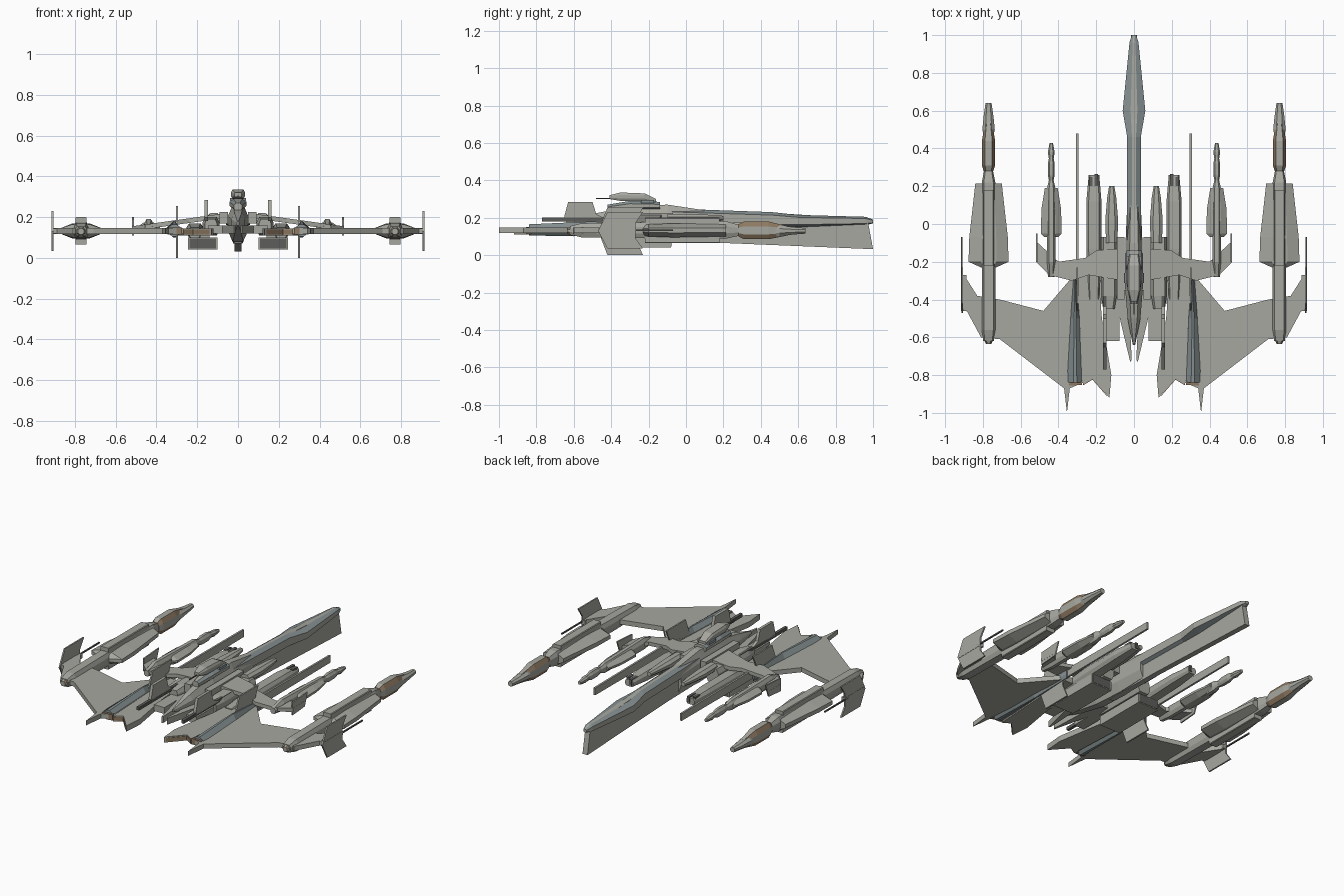
import bpy
import bmesh

cube = bpy.data.objects.get("Cube")
if cube:
    bpy.data.objects.remove(cube, do_unlink=True)


def material(name, red, green, blue):
    mat = bpy.data.materials.new(name)
    mat.use_nodes = True
    colour = (red, green, blue, 1)
    mat.diffuse_color = colour
    mat.node_tree.nodes["Principled BSDF"].inputs["Base Color"].default_value = colour
    return mat


hull = material("warm_hull_grey", .39, .39, .355)
slate = material("slate_blue_grey", .24, .28, .285)
steel = material("dark_steel", .11, .11, .105)
copper = material("dull_copper", .27, .19, .12)


def finish(name, bm, mat, mirrored):
    """Turn a bmesh into a flat shaded object, mirrored across x if asked."""
    bmesh.ops.remove_doubles(bm, verts=bm.verts, dist=.0001)
    bmesh.ops.recalc_face_normals(bm, faces=bm.faces)
    mesh = bpy.data.meshes.new(name)
    bm.to_mesh(mesh)
    bm.free()
    mesh.materials.append(mat)
    part = bpy.data.objects.new(name, mesh)
    bpy.context.scene.collection.objects.link(part)
    if mirrored:
        part.modifiers.new("both_sides", "MIRROR")
    return part


def skin(name, mat, rings, mirrored):
    """Join matching rings of points and cap both ends."""
    bm = bmesh.new()
    loops = [[bm.verts.new(point) for point in ring] for ring in rings]
    count = len(loops[0])
    for first, second in zip(loops, loops[1:]):
        for i in range(count):
            j = (i + 1) % count
            bm.faces.new((first[i], first[j], second[j], second[i]))
    bm.faces.new(loops[0])
    bm.faces.new(loops[-1])
    return finish(name, bm, mat, mirrored)


def loft(name, mat, x, rows, flat=.5, side=.4, mirrored=True):
    """Eight sided body along y; each row is (y, half width, low z, high z)."""
    rings = []
    for y, wide, low, high in rows:
        mid, tall = (low + high) / 2, (high - low) / 2
        corner = [(wide, -side * tall), (wide, side * tall),
                  (flat * wide, tall), (-flat * wide, tall)]
        corner += [(-u, -v) for u, v in corner]
        rings.append([(x + u, y, mid + v) for u, v in corner])
    return skin(name, mat, rings, mirrored)


def trim(part, mat):
    """Colour the slanted corner facets of a loft."""
    part.data.materials.append(mat)
    for face in part.data.polygons:
        if abs(face.normal.x) > .2 and abs(face.normal.z) > .2:
            face.material_index = 1


def box(name, mat, x, wide, front, back, low, high, mirrored=True):
    rows = [(y, wide, low, high) for y in (front, back)]
    return loft(name, mat, x, rows, flat=1, side=1, mirrored=mirrored)


def plate(name, mat, outline, low, high, slope=0):
    """Plan outline (x, y) given thickness, optionally sloping along x."""
    rings = [[(x, y, z + slope * x) for x, y in outline] for z in (low, high)]
    return skin(name, mat, rings, True)


def fin(name, mat, x, outline, thick, mirrored=True):
    """Upright side outline (y, z) given thickness in x."""
    rings = [[(x + s * thick / 2, y, z) for y, z in outline] for s in (-1, 1)]
    return skin(name, mat, rings, mirrored)


# Tail boom: deep keel blade under a faceted cap
fin("boom_keel", hull, 0, [(-.2, .07), (.2, .065), (1, .032), (.97, .195),
                           (.47, .225), (-.1, .245)], .034, mirrored=False)
cap = loft("boom_cap", hull, 0, [(-.1, .036, .16, .25), (.46, .036, .15, .23),
                                 (.6, .06, .15, .215), (.96, .024, .16, .205),
                                 (1, .012, .17, .19)],
           flat=.3, side=.6, mirrored=False)
trim(cap, slate)

# Central hull, bridge and prow
loft("central_hull", hull, 0, [(-.64, .006, .16, .18), (-.5, .034, .12, .22),
                               (-.3, .05, .08, .26), (-.1, .045, .07, .27),
                               (.1, .036, .08, .24)], mirrored=False)
neck = loft("bridge_neck", hull, 0, [(-.42, .02, .23, .27), (-.3, .042, .24, .29),
                                     (-.14, .04, .24, .285)], mirrored=False)
trim(neck, slate)
loft("bridge", hull, 0, [(-.41, .018, .3, .32), (-.35, .034, .29, .335),
                         (-.22, .034, .29, .33), (-.16, .025, .28, .3)],
     flat=.8, mirrored=False)
box("bridge_roof_plate", slate, 0, .04, -.24, -.17, .28, .295, mirrored=False)
box("bridge_probe", steel, 0, .003, -.48, -.4, .3, .306, mirrored=False)
plate("prow_prong", hull, [(.03, -.35), (.11, -.35), (.075, -.5), (.02, -.73),
                           (.012, -.72)], .12, .16)
box("prow_block", hull, .112, .036, -.62, -.38, .12, .16)

# Stacked engine blocks beside the hull
box("shoulder_block", hull, .07, .02, -.4, -.07, .17, .225)
loft("engine_block", hull, .133, [(-.45, .03, .12, .19), (-.38, .042, .11, .2),
                                  (-.07, .042, .11, .2)], flat=.7)
box("underslung_engine", hull, .173, .072, -.42, -.08, .042, .1)
for end in (-.422, -.082):
    box("underslung_opening", steel, .173, .066, end, end + .004, .047, .095)
box("engine_bay", hull, .19, .05, -.3, -.1, .1, .15)
loft("long_thruster", hull, .212, [(-.4, .03, .1, .15), (-.13, .04, .1, .17),
                                   (.12, .04, .11, .17), (.26, .028, .12, .16)],
     flat=.7)
loft("short_thruster", hull, .118, [(-.1, .03, .17, .22), (.02, .034, .17, .22),
                                    (.14, .024, .18, .215), (.2, .014, .185, .21)])
for place, end in ((.2, .265), (.23, .25)):
    box("thruster_nozzle", steel, place, .009, .2, end, .13, .167)
box("upper_gun", steel, .155, .009, -.77, -.3, .18, .2)
fin("upper_gun_shield", hull, .155, [(-.65, .21), (-.63, .285), (-.5, .285),
                                     (-.48, .22), (-.42, .19), (-.65, .19)], .018)

# Main wings
plate("main_wing", hull, [(.3, -.25), (.335, -.29), (.48, -.46), (.71, -.4),
                          (.83, -.38), (.9, -.27), (.915, -.42), (.88, -.47),
                          (.81, -.6), (.71, -.61), (.37, -.87), (.355, -1),
                          (.34, -.87), (.27, -.84)], .118, .147)
plate("inner_wing", hull, [(.3, -.25), (.27, -.85), (.22, -.82), (.13, -.92),
                           (.12, -.8), (.17, -.5), (.19, -.25)], .11, .145)
loft("wing_root_ridge", slate, .312, [(-.84, .047, .105, .165),
                                      (-.5, .024, .1, .18), (-.22, .005, .11, .16)],
     flat=.2, side=.15)
plate("wing_intake", copper, [(.275, -.852), (.345, -.855), (.34, -.83),
                              (.275, -.83)], .114, .15)
plate("inner_wing_lip", copper, [(.27, -.854), (.22, -.824), (.14, -.915),
                                 (.22, -.8), (.27, -.83)], .116, .139)
fin("root_blade", hull, .3, [(-.5, .12), (.48, .125), (.48, .17), (-.3, .175)], .012)


def chevron(bottom, top):
    mid = .13
    return [(-.47, mid), (-.42, top), (-.23, top), (-.27, mid + .04),
            (-.27, mid - .04), (-.23, bottom)] + [(-.42, bottom)]


fin("root_fin", hull, .3, chevron(0, .255), .009)
fin("wingtip_fin", hull, .91, chevron(.035, .23), .009)
box("wingtip_pod", hull, .902, .014, -.46, -.27, .12, .145)
box("wingtip_gun", steel, .912, .004, -.3, -.07, .13, .138)

# Outer nacelles
loft("outer_nacelle", hull, .77, [(-.23, .04, .105, .16), (-.2, .106, .1, .165),
                                  (-.07, .102, .095, .17), (.215, .07, .1, .165)],
     flat=.4, side=.35)
loft("nacelle_core", hull, .77, [(-.62, .028, .11, .155), (-.56, .036, .095, .17),
                                 (-.2, .036, .09, .175), (.22, .036, .09, .18),
                                 (.29, .022, .105, .16)], flat=.7)
front = loft("nacelle_front_cap", hull, .77, [(-.635, .014, .115, .145),
                                              (-.6, .031, .1, .16)])
trim(front, copper)
for name, low in (("nacelle_spine", .165), ("nacelle_belly", .065)):
    loft(name, hull, .77, [(-.22, .028, low, low + .035),
                           (.18, .028, low, low + .035)], flat=.85, side=.8)
burner = loft("nacelle_burner", hull, .77,
              [(.28, .025, .1, .165), (.31, .035, .085, .18),
               (.44, .035, .085, .18), (.54, .018, .105, .155)], flat=.55, side=.45)
trim(burner, copper)
loft("nacelle_tail", hull, .77, [(.44, .02, .09, .175), (.5, .033, .1, .16),
                                 (.57, .026, .11, .15), (.64, .016, .115, .145)])

# Middle wings with their pods
plate("middle_wing", hull, [(.06, -.13), (.2, -.14), (.26, -.18), (.4, -.2),
                            (.52, -.09), (.52, -.2), (.45, -.27), (.33, -.3),
                            (.24, -.27), (.06, -.3)], .205, .228, slope=-.14)
fin("middle_wing_fin", hull, .515, [(-.2, .11), (-.2, .19), (-.05, .2),
                                    (-.08, .12)], .008)
loft("middle_pod", hull, .438, [(-.07, .035, .13, .17), (-.05, .055, .12, .175),
                                (.08, .052, .12, .175), (.19, .034, .13, .17)],
     flat=.4, side=.25)
loft("middle_pod_core", hull, .438, [(-.28, .018, .13, .165), (-.2, .022, .12, .19),
                                     (.19, .022, .12, .18), (.24, .011, .135, .165)])
loft("middle_pod_burner", hull, .438, [(.23, .012, .13, .17), (.26, .018, .125, .175),
                                       (.32, .018, .125, .175), (.36, .01, .135, .165)])
loft("middle_pod_tail", hull, .438, [(.34, .012, .135, .165), (.38, .018, .13, .165),
                                     (.43, .009, .135, .155)])
